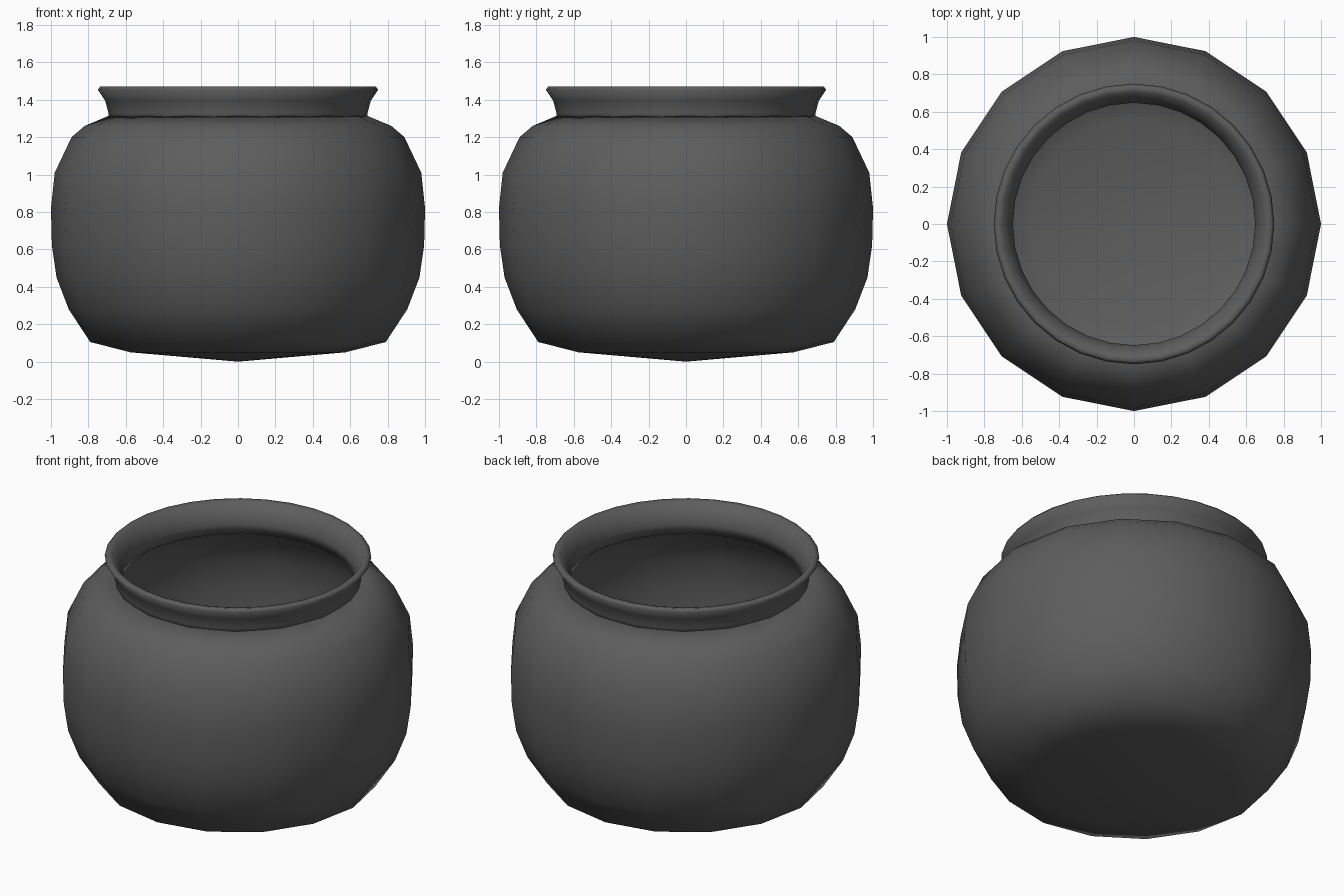
import bpy, bmesh, math

if "Cube" in bpy.data.objects:
    bpy.data.objects.remove(bpy.data.objects["Cube"])

clay = bpy.data.materials.new("dark grey")
clay.diffuse_color = (0.11, 0.11, 0.11, 1)
clay.use_nodes = True
clay.node_tree.nodes["Principled BSDF"].inputs["Base Color"].default_value = clay.diffuse_color


def lathe(name, profile, sides, closed=False):
    """Revolve (radius, z) points about z; radius 0 becomes a pole."""
    bm = bmesh.new()
    rings = []
    for r, z in profile:
        if r == 0:
            rings.append([bm.verts.new((0, 0, z))] * sides)
        else:
            rings.append([bm.verts.new((r * math.cos(math.tau * i / sides),
                                        r * math.sin(math.tau * i / sides), z))
                          for i in range(sides)])
    pairs = list(zip(rings, rings[1:]))
    if closed:
        pairs.append((rings[-1], rings[0]))
    for a, b in pairs:
        for i in range(sides):
            j = (i + 1) % sides
            corners = []
            for v in (a[i], a[j], b[j], b[i]):
                if v not in corners:
                    corners.append(v)
            bm.faces.new(corners).smooth = True
    bmesh.ops.recalc_face_normals(bm, faces=bm.faces[:])
    mesh = bpy.data.meshes.new(name)
    bm.to_mesh(mesh)
    bm.free()
    mesh.materials.append(clay)
    obj = bpy.data.objects.new(name, mesh)
    bpy.context.collection.objects.link(obj)
    return obj


# Sixteen-sided pot body: outer wall from the base up, then the inner wall down
outer = [(0, 0), (0.575, 0.05), (0.79, 0.105), (0.905, 0.28), (0.97, 0.45),
         (0.995, 0.62), (1.0, 0.82), (0.98, 1.01), (0.89, 1.20),
         (0.82, 1.26), (0.69, 1.315)]
inner = [(0.665, 1.29), (0.80, 1.22), (0.86, 1.17), (0.94, 1.0), (0.96, 0.82),
         (0.955, 0.62), (0.93, 0.46), (0.865, 0.31), (0.76, 0.15),
         (0.56, 0.09), (0, 0.05)]
lathe("pot_body", outer + inner, 16)

# Flared neck and rolled lip
lathe("neck_rim", [(0.69, 1.29), (0.693, 1.33), (0.71, 1.395), (0.75, 1.455),
                   (0.735, 1.472), (0.705, 1.465), (0.665, 1.40),
                   (0.648, 1.35), (0.655, 1.29)], 32, closed=True)
